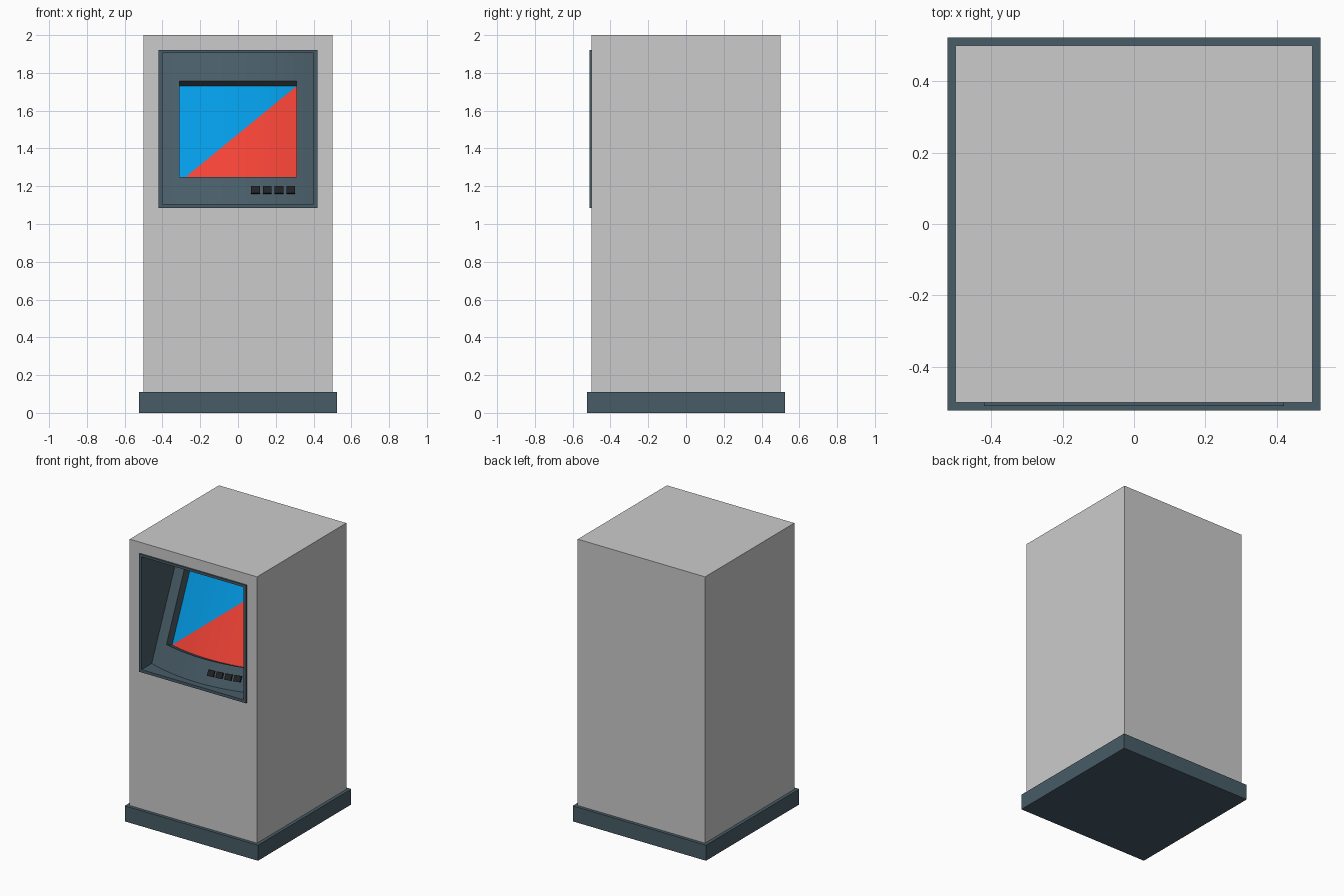
import bpy, math

if "Cube" in bpy.data.objects:
    bpy.data.objects.remove(bpy.data.objects["Cube"])


def srgb(r, g, b):
    lin = lambda c: c / 12.92 if c <= 0.04045 else ((c + 0.055) / 1.055) ** 2.4
    return (*[lin(c / 255) for c in (r, g, b)], 1)


def material(name, rgb):
    m = bpy.data.materials.new(name)
    m.diffuse_color = srgb(*rgb)
    m.use_nodes = True
    m.node_tree.nodes["Principled BSDF"].inputs["Base Color"].default_value = m.diffuse_color
    return m


slate = material("slate", (72, 92, 103))
blue = material("blue", (3, 155, 229))
red = material("red", (244, 67, 54))
dark = material("dark", (33, 35, 38))


def mesh_object(name, faces, mats=(), smooth=False, indices=None):
    """Build an object from lists of corner points, welding shared corners."""
    lookup, polys, mat_ids = {}, [], []
    for n, face in enumerate(faces):
        poly = []
        for p in face:
            i = lookup.setdefault(tuple(round(c, 5) for c in p), len(lookup))
            if i not in poly:
                poly.append(i)
        if len(poly) > 2:
            polys.append(poly)
            mat_ids.append(indices[n] if indices else 0)
    me = bpy.data.meshes.new(name)
    me.from_pydata(list(lookup), [], polys)
    for m in mats:
        me.materials.append(m)
    for p, i in zip(me.polygons, mat_ids):
        p.material_index = i
    ob = bpy.data.objects.new(name, me)
    bpy.context.collection.objects.link(ob)
    if smooth:
        bpy.ops.object.select_all(action='DESELECT')
        ob.select_set(True)
        bpy.context.view_layer.objects.active = ob
        bpy.ops.object.shade_smooth_by_angle(angle=math.radians(30))
    return ob


def bridge(a, b):
    """Quads between two closed loops of points."""
    n = len(a)
    return [[a[i], a[(i + 1) % n], b[(i + 1) % n], b[i]] for i in range(n)]


def box(name, lo, hi, mat=None):
    (x0, y0, z0), (x1, y1, z1) = lo, hi
    ring = lambda z: [(x0, y0, z), (x1, y0, z), (x1, y1, z), (x0, y1, z)]
    a, b = ring(z0), ring(z1)
    return mesh_object(name, bridge(a, b) + [a[::-1], b], [mat] if mat else [])


# Plinth and cabinet
box("plinth", (-0.523, -0.523, 0), (0.523, 0.523, 0.11), slate)
body = box("cabinet", (-0.5, -0.5, 0.11), (0.5, 0.5, 2))

# Pocket for the display
cutter = box("pocket_cutter", (-0.41, -0.7, 1.095), (0.41, 0.0, 1.912))
cutter.hide_render = True
cutter.hide_viewport = True
cut = body.modifiers.new("pocket", 'BOOLEAN')
cut.object = cutter
cut.solver = 'EXACT'

# Tilted panel surface, bulging towards the front
HALF, LOW, HIGH = 0.40, 1.105, 1.905


def lean(z):
    return -0.5 + 0.104 + 0.44 * (z - LOW)


def on_panel(x, z, depth=0.0):
    """Point on the panel, moved inwards along the panel's slope normal."""
    y = lean(z) - 0.07 * (1 - (x / HALF) ** 2)
    return (x, y + 0.915 * depth, z - 0.40 * depth)


# Bezel with the walls of the recess
def rect(half, z0, z1, y):
    return [(-half, y(z0), z0), (half, y(z0), z0), (half, y(z1), z1), (-half, y(z1), z1)]


loops = [rect(0.42, 1.085, 1.922, lambda z: -0.5),
         rect(0.42, 1.085, 1.922, lambda z: -0.511),
         rect(HALF, LOW, HIGH, lambda z: -0.511),
         rect(HALF, LOW, HIGH, lean)]
mesh_object("bezel", [f for a, b in zip(loops, loops[1:]) for f in bridge(a, b)], [slate])

# Curved panel with a sunken screen opening
SW, SB, ST, DEPTH, N = 0.31, 1.25, 1.758, 0.07, 16
screen_x = [-SW + 2 * SW * i / N for i in range(N + 1)]
cols = [-HALF, -0.355] + screen_x + [0.355, HALF]
rows = [LOW, SB, ST, HIGH]
faces = []
for x0, x1 in zip(cols, cols[1:]):
    for r, (z0, z1) in enumerate(zip(rows, rows[1:])):
        if r == 1 and abs(x0 + x1) / 2 < SW:
            continue
        faces.append([on_panel(x0, z0), on_panel(x1, z0), on_panel(x1, z1), on_panel(x0, z1)])
rim = [(x, SB) for x in screen_x] + [(x, ST) for x in reversed(screen_x)]
faces += bridge([on_panel(x, z) for x, z in rim], [on_panel(x, z, DEPTH) for x, z in rim])
mesh_object("display_panel", faces, [slate], smooth=True)

# Screen split along its diagonal
faces, ids = [], []
diag = lambda x: SB + (ST - SB) * (x + SW) / (2 * SW)
for x0, x1 in zip(screen_x, screen_x[1:]):
    for lo, hi, m in ((lambda x: SB, diag, 1), (diag, lambda x: ST, 0)):
        faces.append([on_panel(x, f(x), DEPTH)
                      for x, f in ((x0, lo), (x1, lo), (x1, hi), (x0, hi))])
        ids.append(m)
mesh_object("screen", faces, [blue, red], smooth=True, indices=ids)

# Row of buttons following the curve
for i in range(4):
    x0 = 0.07 + 0.062 * i
    corners = [(x0, 1.16), (x0 + 0.046, 1.16), (x0 + 0.046, 1.198), (x0, 1.198)]
    back = [on_panel(x, z, 0.005) for x, z in corners]
    front = [on_panel(x, z, -0.01) for x, z in corners]
    mesh_object(f"button_{i + 1}", bridge(back, front) + [front, back[::-1]], [dark])
